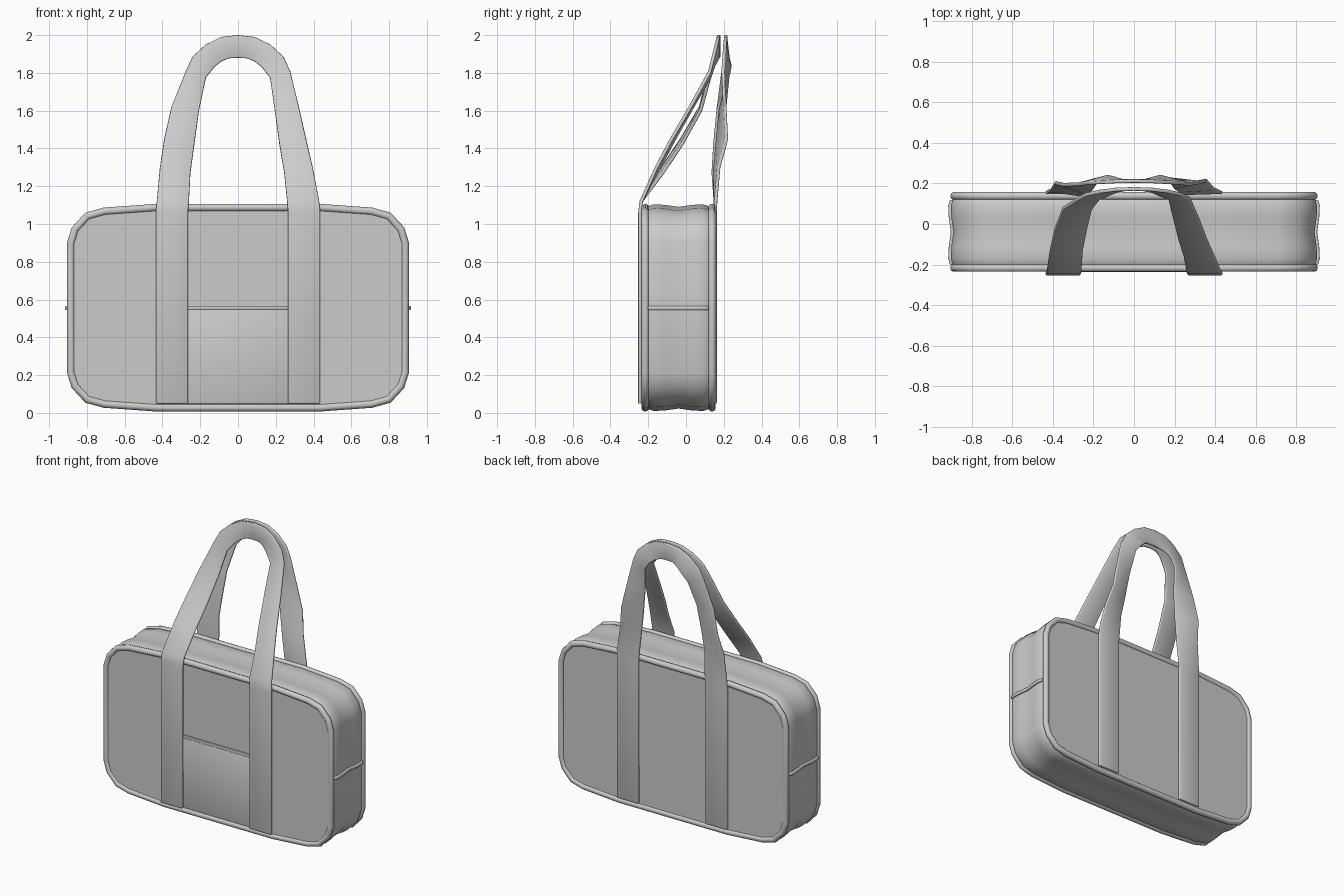
import bpy, bmesh, math
from mathutils import Vector

if "Cube" in bpy.data.objects:
    bpy.data.objects.remove(bpy.data.objects["Cube"])

grey = bpy.data.materials.new("plain_grey")
grey.use_nodes = True
grey.diffuse_color = (0.6, 0.6, 0.6, 1)
grey.node_tree.nodes["Principled BSDF"].inputs["Base Color"].default_value = (0.6, 0.6, 0.6, 1)

MID_Z = 0.557
QUARTER = [(0.905, 0.345), (0.88, 0.425), (0.808, 0.503), (0.71, 0.53), (0.43, 0.55)]


def finish(name, bm, angle=40, thickness=0, bevel=0):
    """Turn a bmesh into a shaded object, optionally thickened and rounded."""
    bmesh.ops.recalc_face_normals(bm, faces=bm.faces)
    mesh = bpy.data.meshes.new(name)
    bm.to_mesh(mesh)
    bm.free()
    mesh.materials.append(grey)
    obj = bpy.data.objects.new(name, mesh)
    bpy.context.collection.objects.link(obj)
    if thickness:
        solid = obj.modifiers.new("thickness", 'SOLIDIFY')
        solid.thickness = thickness
        solid.offset = 0
    if bevel:
        rounding = obj.modifiers.new("rounding", 'BEVEL')
        rounding.width = bevel
        rounding.segments = 2
        rounding.angle_limit = math.radians(50)
    bpy.ops.object.select_all(action='DESELECT')
    obj.select_set(True)
    bpy.context.view_layer.objects.active = obj
    bpy.ops.object.shade_smooth_by_angle(angle=math.radians(angle))
    return obj


def outline(inset):
    """Bag outline in x and z, moved inwards by a distance."""
    top_right = QUARTER
    top_left = [(-x, z) for x, z in reversed(QUARTER)]
    pts = top_right + top_left
    pts = [Vector(p) for p in pts + [(-x, -z) for x, z in pts]]
    ring = []
    for i, p in enumerate(pts):
        a = (p - pts[i - 1]).normalized()
        b = (pts[(i + 1) % len(pts)] - p).normalized()
        inward = Vector((-a.y - b.y, a.x + b.x)).normalized()
        ring.append(p + inward * inset / max(0.5, inward.dot(Vector((-a.y, a.x)))))
    return ring


def loft(name, profile, closed):
    """Sweep an (inset, y) profile around the bag outline."""
    bm = bmesh.new()
    rings = [[bm.verts.new((p.x, y, p.y + MID_Z)) for p in outline(inset)]
             for inset, y in profile]
    n = len(rings[0])
    pairs = list(zip(rings, rings[1:]))
    if closed:
        pairs.append((rings[-1], rings[0]))
    else:
        bm.faces.new(rings[0])
        bm.faces.new(rings[-1])
    for r, s in pairs:
        for i in range(n):
            j = (i + 1) % n
            bm.faces.new((r[i], r[j], s[j], s[i]))
    return finish(name, bm)


def strip(name, edge_a, edge_b, thickness, bevel):
    """Fabric strip between two matching edges."""
    bm = bmesh.new()
    a = [bm.verts.new(p) for p in edge_a]
    b = [bm.verts.new(p) for p in edge_b]
    for i in range(len(a) - 1):
        bm.faces.new((a[i], a[i + 1], b[i + 1], b[i]))
    return finish(name, bm, 50, thickness, bevel)


# Body with a softly pinched gusset
GUSSET = [(0.012, -0.2), (0.003, -0.17), (0.006, -0.11), (0.016, -0.04),
          (0.006, 0.03), (0.003, 0.09), (0.012, 0.118)]
loft("bag_body", [(0.03, -0.224)] + GUSSET + [(0.03, 0.145)], False)

# Piping around both panels
R = 0.02
for name, y in (("front_piping", -0.216), ("back_piping", 0.138)):
    angles = [math.tau * k / 10 for k in range(10)]
    loft(name, [(R + R * math.cos(t), y + R * math.sin(t)) for t in angles], True)

# Seams across the two ends
for side, name in ((1, "left_end_seam"), (-1, "right_end_seam")):
    edges = [[(side * (0.909 - inset), y, z) for inset, y in GUSSET] for z in (0.544, 0.566)]
    strip(name, edges[0], edges[1], 0.018, 0.005)

# Front pocket and its hem
for name, low, high, y, thick in (("front_pocket", 0.05, 0.555, -0.226, 0.008),
                                  ("pocket_hem", 0.547, 0.567, -0.229, 0.014)):
    strip(name, [(-0.27, y, low), (0.27, y, low)], [(-0.27, y, high), (0.27, y, high)], thick, 0.003)

# Handle stations: outer x, outer z, inner x, inner z, widening on the right leg
STATIONS = [
    (0.435, 0.05, 0.265, 0.05, 0), (0.435, 1.06, 0.265, 1.06, 0),
    (0.43, 1.12, 0.26, 1.12, 0), (0.395, 1.3, 0.245, 1.27, 0.018),
    (0.36, 1.45, 0.22, 1.42, 0.03), (0.322, 1.62, 0.195, 1.6, 0.03),
    (0.277, 1.807, 0.17, 1.775, 0), (0.24, 1.886, 0.124, 1.833, 0),
    (0.17, 1.95, 0.09, 1.86, 0), (0.09, 1.99, 0.05, 1.877, 0), (0, 2, 0, 1.88, 0)]
FRONT_Y = [-0.244, -0.244, -0.237, -0.14, -0.05, 0.05, 0.125, 0.145, 0.16, 0.17, 0.173]
BACK_OUTER = [0.154, 0.154, 0.157, 0.17, 0.21, 0.2, 0.195, 0.2, 0.205, 0.21, 0.212]
BACK_INNER = [0.154, 0.154, 0.155, 0.147, 0.157, 0.175, 0.222, 0.235, 0.225, 0.212, 0.212]


def handle(name, outer_y, inner_y, sway):
    outer, inner = [], []
    for side in (1, -1):
        leg_o, leg_i = [], []
        for (xo, zo, xi, zi, wide), yo, yi in zip(STATIONS, outer_y, inner_y):
            extra = wide if side < 0 else 0
            shift = -side * sway * wide
            leg_o.append((side * (xo + extra), yo + shift, zo))
            leg_i.append((side * (xi + extra * 0.4), yi + shift, zi))
        if side < 0:
            leg_o, leg_i = leg_o[-2::-1], leg_i[-2::-1]
        outer += leg_o
        inner += leg_i
    strip(name, outer, inner, 0.018, 0.005)


handle("front_handle", FRONT_Y, FRONT_Y, 0.9)
handle("back_handle", BACK_OUTER, BACK_INNER, -0.2)
